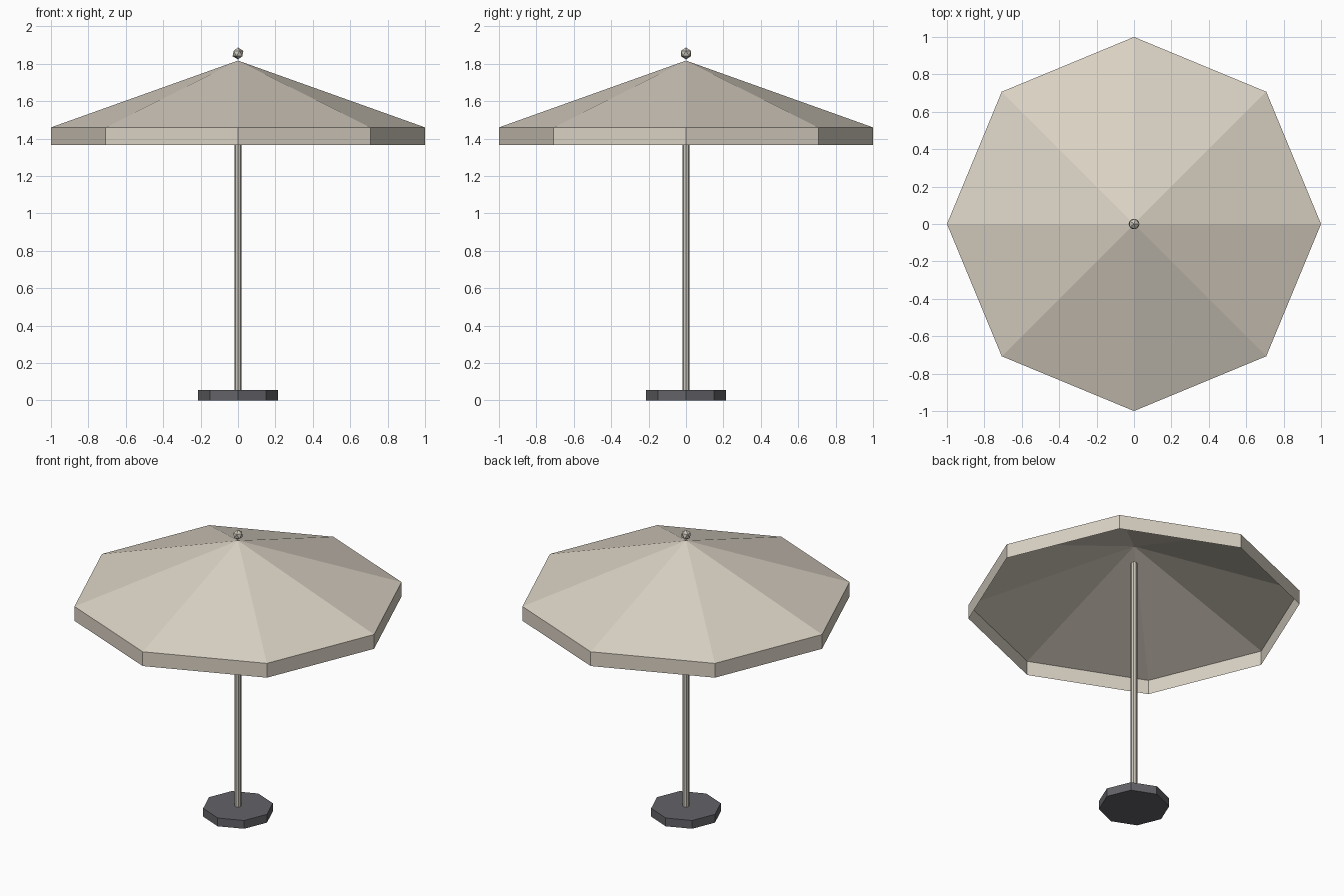
import bpy
import bmesh
import math

default = bpy.data.objects.get("Cube")
if default:
    bpy.data.objects.remove(default, do_unlink=True)

SIDES = 8


def make_material(name, rgb):
    mat = bpy.data.materials.new(name)
    colour = (*rgb, 1.0)
    mat.use_nodes = True
    mat.diffuse_color = colour
    bsdf = next(n for n in mat.node_tree.nodes if n.type == "BSDF_PRINCIPLED")
    bsdf.inputs["Base Color"].default_value = colour
    bsdf.inputs["Roughness"].default_value = 0.8
    return mat


def add_object(name, bm, mat):
    bmesh.ops.recalc_face_normals(bm, faces=bm.faces)
    mesh = bpy.data.meshes.new(name)
    bm.to_mesh(mesh)
    bm.free()
    mesh.materials.append(mat)
    obj = bpy.data.objects.new(name, mesh)
    bpy.context.collection.objects.link(obj)
    return obj


def ring(bm, radius, z):
    """Octagon of vertices with a corner on each axis."""
    step = math.tau / SIDES
    return [bm.verts.new((radius * math.cos(i * step), radius * math.sin(i * step), z))
            for i in range(SIDES)]


def bridge(bm, lower, upper):
    for i in range(SIDES):
        j = (i + 1) % SIDES
        bm.faces.new((lower[i], lower[j], upper[j], upper[i]))


def prism(name, radius, z0, z1, mat):
    bm = bmesh.new()
    lower, upper = ring(bm, radius, z0), ring(bm, radius, z1)
    bridge(bm, lower, upper)
    bm.faces.new(lower[::-1])
    bm.faces.new(upper)
    return add_object(name, bm, mat)


cream = make_material("cream fabric", (0.70, 0.64, 0.55))
pale_metal = make_material("pale metal", (0.62, 0.58, 0.50))
charcoal = make_material("charcoal base", (0.125, 0.125, 0.14))

# Weighted foot and pole
prism("base", 0.213, 0.0, 0.055, charcoal)
prism("pole", 0.02, 0.03, 1.70, pale_metal)

# Open canopy: eight sloping panels
bm = bmesh.new()
rim = ring(bm, 1.0, 1.46)
apex = bm.verts.new((0, 0, 1.817))
for i in range(SIDES):
    bm.faces.new((rim[i], rim[(i + 1) % SIDES], apex))
add_object("canopy", bm, cream)

# Hanging valance around the rim
bm = bmesh.new()
bridge(bm, ring(bm, 1.0, 1.365), ring(bm, 1.0, 1.46))
add_object("valance", bm, cream)

# Faceted ball on the tip
bm = bmesh.new()
bmesh.ops.create_icosphere(bm, subdivisions=1, radius=0.032)
finial = add_object("finial", bm, pale_metal)
finial.location.z = 1.855
